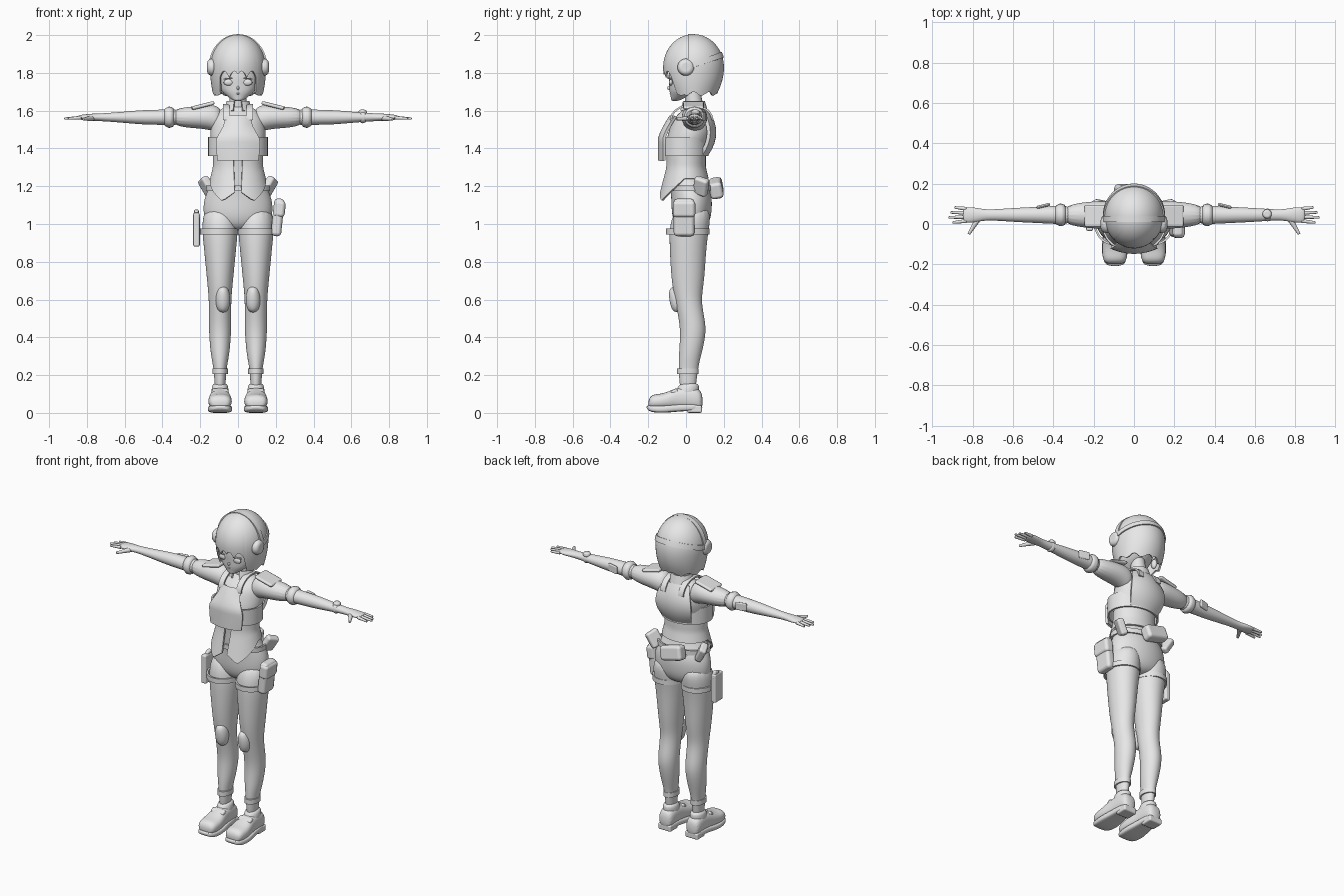
import bpy, bmesh, math
from math import sin, cos, pi, tau, radians
from mathutils import Matrix, Vector, Euler

cube = bpy.data.objects.get("Cube")
if cube:
    bpy.data.objects.remove(cube, do_unlink=True)

tone = (.8, .8, .8, 1)
grey = bpy.data.materials.new("plain_grey")
grey.use_nodes = True
grey.diffuse_color = tone
grey.node_tree.nodes["Principled BSDF"].inputs["Base Color"].default_value = tone


def finish(name, bm):
    """Turn a bmesh into a smooth shaded object with the shared material."""
    bmesh.ops.recalc_face_normals(bm, faces=bm.faces)
    mesh = bpy.data.meshes.new(name)
    bm.to_mesh(mesh)
    bm.free()
    for poly in mesh.polygons:
        poly.use_smooth = True
    mesh.materials.append(grey)
    obj = bpy.data.objects.new(name, mesh)
    bpy.context.collection.objects.link(obj)
    return obj


def loft(name, rings, axis="z", centre=(0, 0), side=1, power=2, sides=16):
    """Skin superellipse rings (position, radius a, radius b, optional shift of b)."""
    bm = bmesh.new()
    loops = []
    for pos, radius_a, radius_b, *shift in rings:
        loop = []
        for i in range(sides):
            c, s = cos(tau * i / sides), sin(tau * i / sides)
            a = centre[0] + radius_a * math.copysign(abs(c) ** (2 / power), c)
            b = centre[1] + radius_b * math.copysign(abs(s) ** (2 / power), s) + sum(shift)
            x, y, z = {"x": (pos, a, b), "y": (a, pos, b), "z": (a, b, pos)}[axis]
            loop.append(bm.verts.new((x * side, y, z)))
        loops.append(loop)
    for low, high in zip(loops, loops[1:]):
        for i in range(sides):
            bm.faces.new((low[i - 1], low[i], high[i], high[i - 1]))
    bm.faces.new(loops[0])
    bm.faces.new(loops[-1])
    obj = finish(name, bm)
    smooth = obj.modifiers.new("smooth", "SUBSURF")
    smooth.levels = smooth.render_levels = 2
    return obj


def sheet(name, surface, columns, rows, thickness=.01):
    """Thin curved panel from a function of u and v."""
    bm = bmesh.new()
    grid = [[bm.verts.new(surface(u / columns, v / rows)) for v in range(rows + 1)]
            for u in range(columns + 1)]
    for near, far in zip(grid, grid[1:]):
        for j in range(rows):
            bm.faces.new((near[j], far[j], far[j + 1], near[j + 1]))
    bmesh.ops.remove_doubles(bm, verts=bm.verts, dist=1e-5)
    obj = finish(name, bm)
    solid = obj.modifiers.new("thickness", "SOLIDIFY")
    solid.thickness, solid.offset = thickness, 0
    obj.modifiers.new("crisp_rim", "EDGE_SPLIT").split_angle = radians(45)
    return obj


def hoop(name, centre, radius_x, radius_y, height):
    """Upright elliptical strap."""
    def surface(u, v):
        x, y, z = centre
        return x + radius_x * sin(tau * u), y - radius_y * cos(tau * u), z + height * (v - .5)
    return sheet(name, surface, 40, 1)


def rod(name, start, end, start_radius, end_radius):
    """Tapered round bar with softened ends."""
    start, end = Vector(start), Vector(end)
    along = end - start
    place = Matrix.Translation((start + end) / 2) @ along.to_track_quat("Z", "Y").to_matrix().to_4x4()
    bm = bmesh.new()
    bmesh.ops.create_cone(bm, cap_ends=True, segments=20, radius1=start_radius,
                          radius2=end_radius, depth=along.length, matrix=place)
    return soften(finish(name, bm), min(start_radius, end_radius) / 2)


def box(name, location, size, rotation=(0, 0, 0), bevel=.01):
    bm = bmesh.new()
    turn = Euler(map(radians, rotation)).to_matrix().to_4x4()
    bmesh.ops.create_cube(bm, size=1, matrix=Matrix.Translation(location) @ turn @ Matrix.Diagonal((*size, 1)))
    return soften(finish(name, bm), bevel)


def soften(obj, width):
    mod = obj.modifiers.new("round", "BEVEL")
    mod.width, mod.segments, mod.harden_normals = width, 2, True
    return obj


def ball(name, location, radii):
    bm = bmesh.new()
    bmesh.ops.create_uvsphere(bm, u_segments=20, v_segments=12, radius=1,
                              matrix=Matrix.Translation(location) @ Matrix.Diagonal((*radii, 1)))
    return finish(name, bm)


# Torso, neck and face
loft("torso", [(.96, .09, .06), (1.01, .18, .1), (1.08, .19, .11), (1.15, .18, .11), (1.22, .14, .1, -.02),
               (1.29, .12, .09, -.03), (1.36, .13, .1, -.03), (1.44, .15, .12, -.02), (1.5, .15, .12),
               (1.56, .14, .1), (1.6, .11, .06, .01), (1.63, .05, .04, .01)], centre=(0, .03))
rod("neck", (0, .05, 1.57), (0, .03, 1.74), .05, .04)
loft("face", [(1.65, .02, .02, -.06), (1.67, .05, .04, -.04), (1.7, .09, .07, -.02),
              (1.74, .11, .09), (1.8, .12, .11, .01), (1.95, .09, .09, .03)])
ball("nose", (0, -.09, 1.72), (.007, .01, .01))
ball("mouth", (0, -.08, 1.69), (.016, .007, .004))


# Bobbed hair with a jagged fringe and side locks
crown, widest = 2, 1.83


def hair_point(angle, z, grow=0):
    rise = max(0, z - widest) / (crown - widest)
    tuck = (max(0, widest - z) / .15) ** 2
    radius = math.sqrt(max(0, 1 - rise * rise))
    x = (.147 + grow) * radius * (1 - .12 * tuck) * sin(angle)
    y = .04 - (.16 + grow) * radius * (1 - .27 * tuck) * cos(angle)
    return x, y, z


def hair(u, v):
    angle = pi * abs((u * 2 + 1) % 2 - 1)
    if angle < .75:
        hem = 1.775 + .035 * abs(sin(8 * angle + .5))
    elif angle < 1.2:
        hem = 1.68 + .04 * abs(angle - 1)
    else:
        hem = 1.69 + .01 * sin(9 * angle)
    return hair_point(tau * u, crown - (crown - hem) * v * v, -.004)


sheet("hair", hair, 96, 18)


# Headset bands round the back and over the crown
def back_band(u, v):
    return hair_point(pi * (u + .5), widest + .05 * sin(pi * u) + .03 * v, .003)


def crown_band(u, v):
    return .15 * cos(pi * u), .01 + .03 * v, widest + .17 * sin(pi * u)


sheet("headset_back_band", back_band, 32, 2)
sheet("headset_crown_band", crown_band, 32, 1)


# Chest armour, waist band and back plate
def chest_plate(u, v):
    across = 2 * u - 1
    width = .07 + .045 * min(1, max(0, 3 * v - .6)) - .01 * v ** 4
    slope = .06 * max(0, 1 - 2 * v) ** 1.3
    return width * across, -.14 + slope + .025 * across ** 2, 1.57 - .235 * v


def back_plate(u, v):
    across = 2 * u - 1
    width = .06 + .06 * sin(pi * (.1 + .7 * v))
    return width * across, .15 - .04 * (2 * v - 1) ** 2 - .03 * across ** 2, 1.6 - .23 * v


sheet("chest_plate", chest_plate, 12, 12, .016)
sheet("back_plate", back_plate, 12, 8, .02)
hoop("armour_side_band", (0, -.01, 1.41), .153, .125, .1)


# Short jacket with pointed tails, open at the front
def jacket(u, v):
    opening = .2 - .1 * v
    angle = opening + (tau - 2 * opening) * u
    from_front = pi - abs(angle - pi)
    hem = 1.24 - .12 * max(0, 1 - abs(from_front - .5))
    z = 1.37 + (hem - 1.37) * v
    flare = max(0, 1.3 - z) / 4
    return (.128 + flare) * sin(angle), -(.1 + flare) * cos(angle), z


def collar(u, v):
    angle = .35 + (tau - .7) * u
    radius = .07 - .015 * v
    return radius * sin(angle), .04 - radius * cos(angle), 1.6 + .05 * v


sheet("jacket_tails", jacket, 56, 8)
sheet("collar", collar, 28, 3)

# Belt and rear pouch
hoop("belt", (0, .02, 1.19), .165, .11, .03)
box("rear_pouch", (-.02, .16, 1.19), (.15, .07, .09), (10, 14, 0), .02)

leg_x = .095
shoulder = (.045, 1.565)
fingers = {"index": .9, "middle": .92, "ring": .91, "little": .89}

for side, label in ((1, "left"), (-1, "right")):
    # Eyes, lids, ears and earpieces
    ball(label + "_eye", (side * .05, -.08, 1.75), (.026, .01, .017))
    box(label + "_eyelid", (side * .054, -.085, 1.77), (.05, .01, .006), (0, side * 6, side * 28), .002)
    ball(label + "_ear", (side * .125, .03, 1.75), (.015, .02, .03))
    rod(label + "_earpiece", (side * .12, 0, widest), (side * .165, 0, widest), .05, .04)

    # Arm, sleeve, rolled cuff and elbow pad
    loft(label + "_arm", [(.3, .05, .05), (.4, .045, .04), (.5, .04, .04), (.6, .035, .03), (.73, .025, .02),
                          (.77, .035, .02), (.82, .04, .015), (.85, .035, .01)], "x", shoulder, side)
    loft(label + "_sleeve", [(.08, .06, .07, -.02), (.14, .07, .07), (.2, .07, .06), (.36, .05, .05)],
         "x", shoulder, side)
    rod(label + "_sleeve_cuff", (side * .335, *shoulder), (side * .395, *shoulder), .058, .054)
    box(label + "_elbow_pad", (side * .45, .09, 1.57), (.07, .015, .05), (0, 0, side * -14))

    # Fingers fan out from the palm, thumb points forward
    for i, (finger, tip) in enumerate(fingers.items()):
        fan = i - 1.5
        rod(f"{label}_{finger}_finger", (side * .83, shoulder[0] + fan / 50, 1.563),
            (side * tip, shoulder[0] + fan / 40, 1.558), .01, .006)
    rod(label + "_thumb", (side * .77, .03, 1.56), (side * .82, -.05, 1.555), .015, .007)

    # Shoulder plate and strap
    box(label + "_shoulder_plate", (side * .185, .04, 1.627), (.125, .11, .02), (0, side * 14, 0))

    def shoulder_strap(u, v):
        return side * (.045 + .035 * v), .03 - .11 * cos(pi * u), 1.55 + .08 * sin(pi * u)

    sheet(label + "_shoulder_strap", shoulder_strap, 16, 1)

    # Leg, knee pad and straps
    loft(label + "_leg", [(1.1, .08, .09, .03), (1, .1, .11, .01), (.9, .09, .1), (.7, .07, .09), (.6, .06, .07),
                          (.5, .06, .07, .02), (.42, .06, .07, .03), (.3, .05, .06, .01), (.22, .03, .05),
                          (.08, .03, .04)], centre=(leg_x, .01), side=side)
    loft(label + "_knee_pad", [(.53, .02, .03, .01), (.56, .04, .04), (.61, .045, .05), (.65, .035, .05),
                               (.67, .02, .03)], centre=(.08, -.045), side=side, sides=8)
    hoop(label + "_ankle_strap", (side * leg_x, .01, .22), .036, .052, .03)
    hoop(label + "_thigh_strap", (side * .1, .01, .96), .095, .11, .03)

    # Shoe: upper, ankle opening, strap, sole and heel
    loft(label + "_shoe", [(-.2, .04, .02, -.01), (-.18, .06, .04), (-.13, .065, .04), (-.08, .06, .05, .01),
                           (-.03, .05, .06, .02), (.05, .05, .06, .02), (.09, .04, .05)],
         "y", (leg_x, .06), side, 2.5)
    loft(label + "_shoe_collar", [(.08, .05, .07), (.13, .045, .06, .01), (.16, .04, .05, .02)],
         centre=(leg_x, 0), side=side)
    box(label + "_shoe_strap", (side * leg_x, -.06, .11), (.09, .04, .03), (26, 0, 0))
    loft(label + "_sole", [(-.21, .04, .01, .01), (-.18, .06, .02), (-.1, .07, .02), (-.02, .05, .02, .01),
                           (.09, .05, .02, .01)], "y", (leg_x, .02), side, 4)
    box(label + "_heel", (side * leg_x, .045, .02), (.09, .08, .04))

    # Hip pouch hung on the belt
    box(label + "_hip_pouch", (side * .165, .08, 1.2), (.045, .08, .1), (-20, side * 24, side * -30), .015)

# Thigh pouch, holster and wrist watch
box("left_thigh_pouch", (.21, -.01, 1.035), (.055, .11, .2), (0, 6, 0), .02)
box("left_thigh_pouch_flap", (.22, -.01, 1.08), (.06, .12, .09), (0, 6, 0), .02)
box("right_holster", (-.22, .005, .97), (.035, .08, .18))
box("right_holster_grip", (-.22, .02, 1.05), (.025, .045, .05), (18, 0, 0))
rod("watch_strap", (.645, *shoulder), (.68, *shoulder), .033, .03)
rod("watch_dial", (.66, .05, 1.58), (.66, .05, 1.605), .025, .02)
